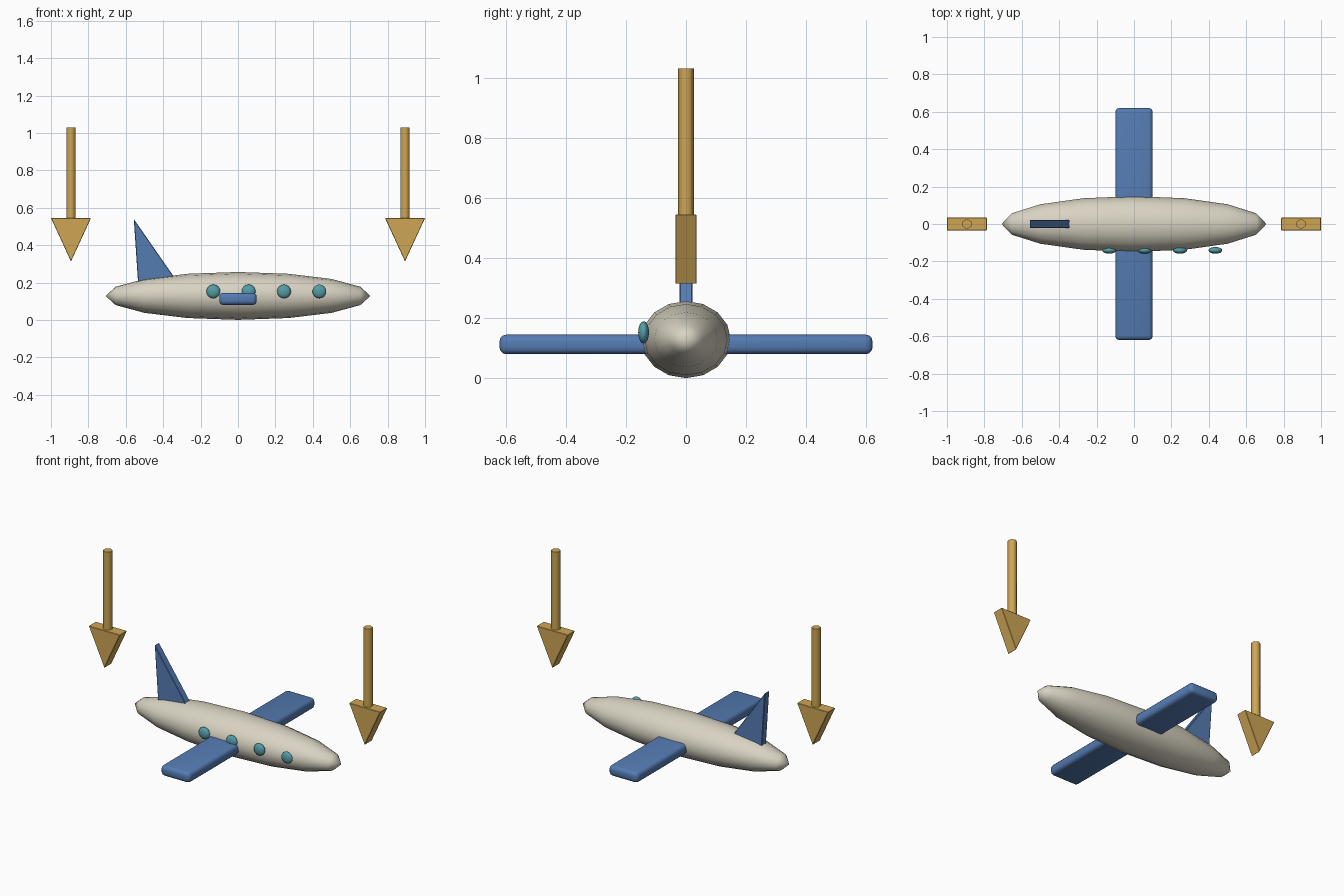
import bpy, bmesh, math
from mathutils import Matrix, Vector

if "Cube" in bpy.data.objects:
    bpy.data.objects.remove(bpy.data.objects["Cube"])


def material(name, rgb):
    m = bpy.data.materials.new(name)
    m.diffuse_color = (*rgb, 1)
    m.use_nodes = True
    m.node_tree.nodes["Principled BSDF"].inputs["Base Color"].default_value = m.diffuse_color
    return m


CREAM = material("cream", (0.69, 0.65, 0.54))
BLUE = material("blue", (0.09, 0.20, 0.45))
TEAL = material("teal", (0.09, 0.34, 0.39))
OCHRE = material("ochre", (0.62, 0.38, 0.09))


def finish(bm, name, mat, bevel=0, segments=2, angle=None):
    bmesh.ops.recalc_face_normals(bm, faces=bm.faces[:])
    if bevel:
        bmesh.ops.bevel(bm, geom=bm.edges[:], offset=bevel, segments=segments,
                        profile=0.5, affect='EDGES')
    me = bpy.data.meshes.new(name)
    bm.to_mesh(me)
    bm.free()
    ob = bpy.data.objects.new(name, me)
    bpy.context.collection.objects.link(ob)
    me.materials.append(mat)
    if angle:
        bpy.ops.object.select_all(action='DESELECT')
        ob.select_set(True)
        bpy.context.view_layer.objects.active = ob
        bpy.ops.object.shade_smooth_by_angle(angle=math.radians(angle))
    return ob


def ellipsoid(name, mat, center, radii, u, v, turn):
    bm = bmesh.new()
    bmesh.ops.create_uvsphere(bm, u_segments=u, v_segments=v, radius=1, matrix=turn)
    for vert in bm.verts:
        vert.co = Vector([c + r * p for c, r, p in zip(center, radii, vert.co)])
    return finish(bm, name, mat, angle=80)


def prism(name, mat, outline, half, bevel):
    """Extrude an XZ outline evenly to both sides of y = 0."""
    bm = bmesh.new()
    face = bm.faces.new([bm.verts.new((x, -half, z)) for x, z in outline])
    ext = bmesh.ops.extrude_face_region(bm, geom=[face])
    moved = [g for g in ext["geom"] if isinstance(g, bmesh.types.BMVert)]
    bmesh.ops.translate(bm, vec=(0, 2 * half, 0), verts=moved)
    return finish(bm, name, mat, bevel, 1)


# fuselage, with its poles at nose and tail
ellipsoid("fuselage", CREAM, (0, 0, 0.129), (0.708, 0.149, 0.128), 16, 8,
          Matrix.Rotation(math.pi / 2, 4, 'Y'))

# one rounded slab runs through the body as both wings
bm = bmesh.new()
bmesh.ops.create_cube(bm, size=1, matrix=Matrix.Translation((0, 0, 0.113))
                      @ Matrix.Diagonal((0.2, 1.24, 0.065, 1)))
finish(bm, "wings", BLUE, bevel=0.022, segments=3, angle=40)

# tail fin, sunk into the body
prism("tail_fin", BLUE, [(-0.533, 0.18), (-0.307, 0.18), (-0.557, 0.54)], 0.022, 0.003)

# round windows along the front side
for i in range(4):
    ellipsoid(f"window_{i + 1}", TEAL, (-0.132 + 0.189 * i, -0.141, 0.153),
              (0.037, 0.018, 0.037), 16, 8, Matrix.Rotation(math.pi / 2, 4, 'X'))

# downward arrows at both ends
for side, x in (("left", -0.893), ("right", 0.893)):
    bm = bmesh.new()
    bmesh.ops.create_cone(bm, cap_ends=True, segments=6, radius1=0.027, radius2=0.027,
                          depth=0.5, matrix=Matrix.Translation((x, 0, 0.78)))
    finish(bm, f"arrow_shaft_{side}", OCHRE, angle=65)
    prism(f"arrow_head_{side}", OCHRE,
          [(x - 0.107, 0.545), (x, 0.313), (x + 0.107, 0.545)], 0.035, 0.002)
